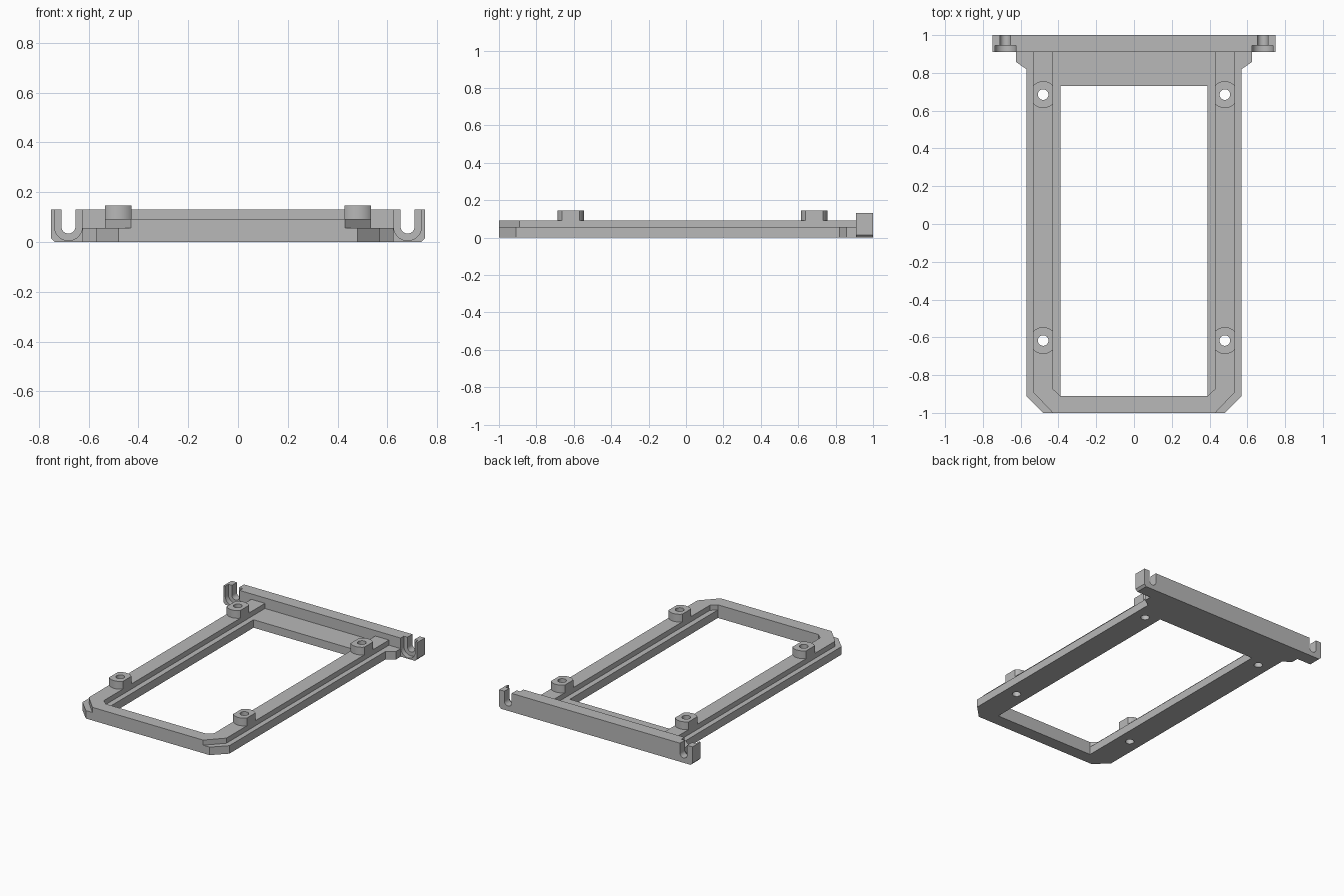
import bpy
import bmesh
from math import acos, cos, pi, sin

cube = bpy.data.objects.get("Cube")
if cube:
    bpy.data.objects.remove(cube)

grey = bpy.data.materials.new("plain grey")
grey.use_nodes = True
COLOUR = (0.48, 0.48, 0.48, 1)
grey.diffuse_color = COLOUR
grey.node_tree.nodes["Principled BSDF"].inputs["Base Color"].default_value = COLOUR


def arc(cx, cy, r, start, end, steps):
    return [(cx + r * cos(start + (end - start) * i / steps),
             cy + r * sin(start + (end - start) * i / steps)) for i in range(steps + 1)]


def mirrored(half):
    """Close a profile given on the +x side by reflecting it."""
    return half + [(-x, y) for x, y in reversed(half)]


def prism(name, profile, low, high, axis="Z"):
    """Extrude a flat profile along Z, or along Y for an (x, z) profile."""
    def place(p, d):
        return (p[0], p[1], d) if axis == "Z" else (p[0], d, p[1])
    bm = bmesh.new()
    face = bm.faces.new([bm.verts.new(place(p, low)) for p in profile])
    new = bmesh.ops.extrude_face_region(bm, geom=[face])["geom"]
    shift = place((0, 0), high - low)
    bmesh.ops.translate(bm, vec=shift, verts=[v for v in new if isinstance(v, bmesh.types.BMVert)])
    bmesh.ops.recalc_face_normals(bm, faces=bm.faces)
    mesh = bpy.data.meshes.new(name)
    bm.to_mesh(mesh)
    bm.free()
    mesh.materials.append(grey)
    obj = bpy.data.objects.new(name, mesh)
    bpy.context.collection.objects.link(obj)
    return obj


def activate(obj):
    bpy.ops.object.select_all(action="DESELECT")
    obj.select_set(True)
    bpy.context.view_layer.objects.active = obj


def cut(obj, cutters):
    activate(obj)
    for cutter in cutters:
        mod = obj.modifiers.new("cut", "BOOLEAN")
        mod.operation = "DIFFERENCE"
        mod.solver = "EXACT"
        mod.object = cutter
        bpy.ops.object.modifier_apply(modifier=mod.name)


BAR_Y = 0.91          # front of the back bar
BASE_TOP, RAIL_TOP, BOSS_TOP, BAR_TOP = 0.056, 0.092, 0.146, 0.13
BOSS_X, BOSS_R, HOLE_R, BOSS_HALF = 0.481, 0.071, 0.028, 0.053

# Lower plate with its clipped front corners and rear shoulders
base = prism("base_plate", mirrored([
    (0.48, -1), (0.57, -0.91), (0.57, 0.82), (0.625, 0.858), (0.625, BAR_Y)]), 0, BASE_TOP)
opening = prism("opening_cutter", mirrored([(0.39, -0.91), (0.39, 0.73)]), -0.1, 0.2)

# Raised U-shaped rail
rail = prism("raised_rail", mirrored([
    (0.43, -1), (0.534, -0.89), (0.534, BAR_Y), (0.428, BAR_Y),
    (0.428, -0.875), (0.39, -0.91)]), BASE_TOP, RAIL_TOP)

# Screw bosses: round ends, flat on both sides
bosses, drills = [], []
a = acos(BOSS_HALF / BOSS_R)
for side, x in (("left", BOSS_X), ("right", -BOSS_X)):
    for end, y in (("rear", 0.685), ("front", -0.617)):
        outline = arc(x, y, BOSS_R, a, pi - a, 14) + arc(x, y, BOSS_R, pi + a, 2 * pi - a, 14)
        bosses.append(prism(f"{end}_{side}_boss", outline, RAIL_TOP, BOSS_TOP))
        drill = prism("drill_cutter", arc(x, y, HOLE_R, 0, 2 * pi, 32)[:-1], -0.1, 0.3)
        cut(bosses[-1], [drill])
        drills.append(drill)

cut(base, [opening] + drills)
cut(rail, drills)
for cutter in [opening] + drills:
    bpy.data.objects.remove(cutter)


# Back bar in two layers: wide U slots in front, narrow ones behind
def slotted_bar(name, r, low, high):
    cx, cz = 0.681, 0.062
    half = [(0.735, 0), (0.75, 0.015), (0.75, BAR_TOP), (cx + r, BAR_TOP)]
    half += arc(cx, cz, r, 0, -pi, 20) + [(cx - r, BAR_TOP)]
    return prism(name, mirrored(half), low, high, "Y")


bars = [slotted_bar("back_bar_front_layer", 0.056, BAR_Y, 0.945),
        slotted_bar("back_bar_rear_layer", 0.028, 0.945, 1)]

for obj in [base, rail] + bosses + bars:
    activate(obj)
    bpy.ops.object.shade_smooth_by_angle()
